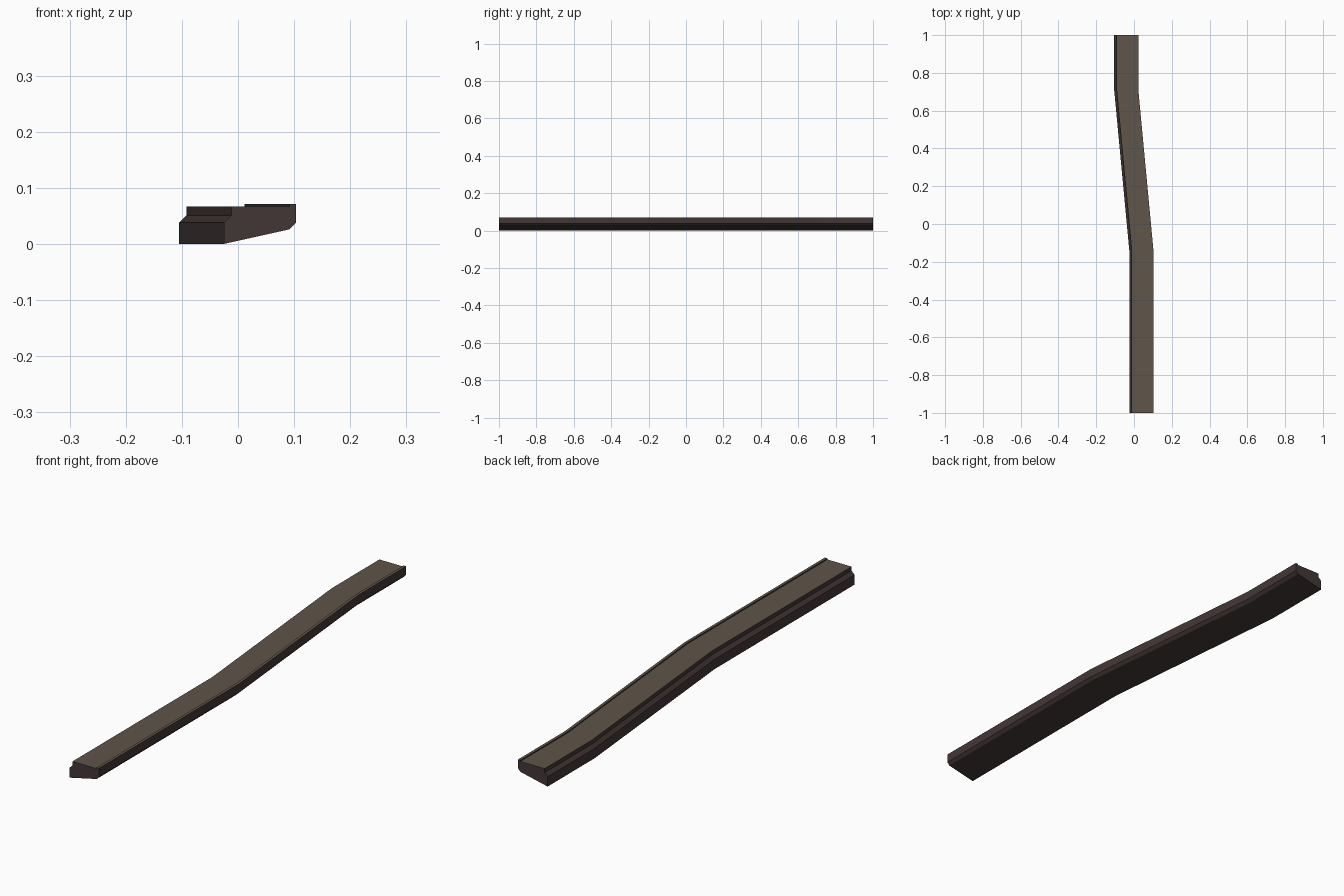
import bpy, bmesh

if "Cube" in bpy.data.objects:
    bpy.data.objects.remove(bpy.data.objects["Cube"])


def material(name, color):
    m = bpy.data.materials.new(name)
    m.diffuse_color = (*color, 1)
    m.use_nodes = True
    m.node_tree.nodes["Principled BSDF"].inputs["Base Color"].default_value = m.diffuse_color
    return m


dark = material("dark brown stone", (0.056, 0.037, 0.037))
tan = material("worn tan top", (0.115, 0.090, 0.067))

# Cross-section (x, z) at the front end, counter-clockwise seen from -y
profile = [(-0.025, 0.0), (0.092, 0.026), (0.103, 0.037), (0.103, 0.071),
           (0.092, 0.071), (0.092, 0.0665), (-0.012, 0.0665),
           (-0.012, 0.051), (-0.025, 0.038)]

# Path stations (y, sideways shift): straight, diagonal, straight
stations = [(-1.0, 0.0), (-0.14, 0.0), (0.71, -0.08), (1.0, -0.08)]

# Kerb: sweep the section along the bent path
bm = bmesh.new()
rings = [[bm.verts.new((x + dx, y, z)) for x, z in profile] for y, dx in stations]
n = len(profile)
for a, b in zip(rings, rings[1:]):
    for i in range(n):
        j = (i + 1) % n
        bm.faces.new((a[i], a[j], b[j], b[i]))
bm.faces.new(rings[0])
bm.faces.new(rings[-1][::-1])
bmesh.ops.recalc_face_normals(bm, faces=bm.faces)

# Flat upward faces of the tread and its raised lip are tan
for f in bm.faces:
    f.material_index = 1 if f.normal.z > 0.95 else 0

mesh = bpy.data.meshes.new("bent_ledge")
bm.to_mesh(mesh)
bm.free()
mesh.materials.append(dark)
mesh.materials.append(tan)
ledge = bpy.data.objects.new("bent_ledge", mesh)
bpy.context.collection.objects.link(ledge)
